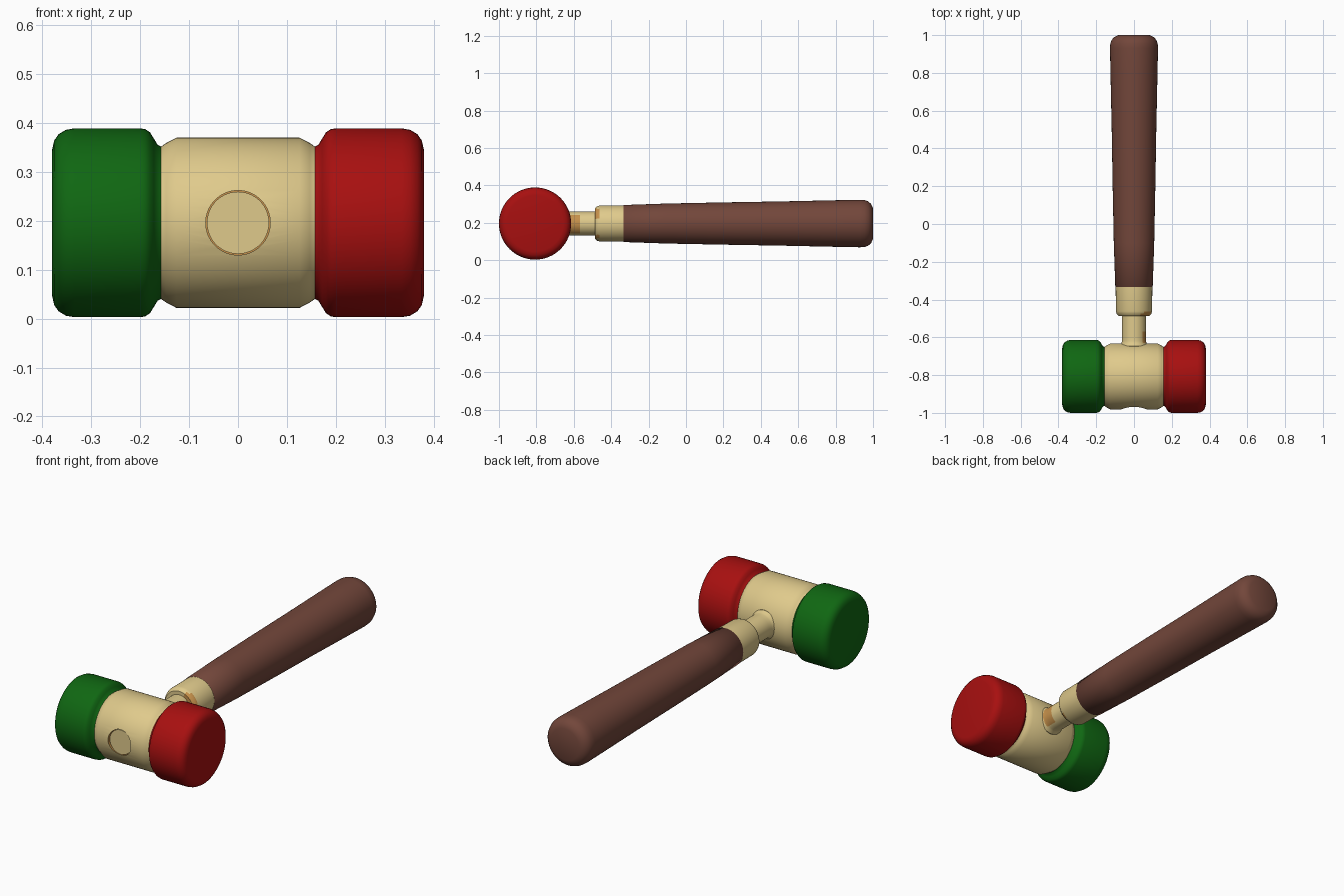
import bpy, bmesh, math

if "Cube" in bpy.data.objects:
    bpy.data.objects.remove(bpy.data.objects["Cube"])

CZ, HY, SIDES = 0.196, -0.807, 64   # axis height, head axis y, lathe sides


def mat(name, rgb):
    m = bpy.data.materials.new(name)
    m.diffuse_color = (*rgb, 1)
    m.use_nodes = True
    m.node_tree.nodes["Principled BSDF"].inputs["Base Color"].default_value = m.diffuse_color
    return m


cream = mat("cream", (0.74, 0.59, 0.26))
orange = mat("worn_orange", (0.56, 0.28, 0.07))
brown = mat("brown", (0.17, 0.062, 0.043))
red = mat("red", (0.39, 0.005, 0.005))
green = mat("green", (0.005, 0.135, 0.006))


def lathe(name, profile, axis, mats, rule=None):
    """Revolve (position, radius) points about the head (x) or handle (y) axis."""
    bm = bmesh.new()
    rings = []
    for t, r in profile:
        ring = []
        for i in range(SIDES):
            a = 2 * math.pi * i / SIDES
            c, s = r * math.cos(a), r * math.sin(a)
            ring.append(bm.verts.new((t, HY + c, CZ + s) if axis == 'x' else (c, t, CZ + s)))
        rings.append(ring)
    for a, b in zip(rings, rings[1:]):
        for i in range(SIDES):
            j = (i + 1) % SIDES
            bm.faces.new((a[i], a[j], b[j], b[i]))
    bm.faces.new(rings[0])
    bm.faces.new(rings[-1])
    bmesh.ops.recalc_face_normals(bm, faces=bm.faces[:])
    if rule:
        for f in bm.faces:
            f.material_index = int(rule(f.calc_center_median()))
    me = bpy.data.meshes.new(name)
    bm.to_mesh(me)
    bm.free()
    for m in mats:
        me.materials.append(m)
    ob = bpy.data.objects.new(name, me)
    bpy.context.collection.objects.link(ob)
    return ob


def smooth(ob, angle=35):
    bpy.ops.object.select_all(action='DESELECT')
    ob.select_set(True)
    bpy.context.view_layer.objects.active = ob
    bpy.ops.object.shade_smooth_by_angle(angle=math.radians(angle))


# Head barrel with chamfered shoulders
barrel = lathe("head_barrel", [(-0.17, 0.155), (-0.157, 0.156), (-0.147, 0.163), (-0.126, 0.174),
                               (0.126, 0.174), (0.147, 0.163), (0.157, 0.156), (0.17, 0.155)],
               'x', [cream, orange])

# Shallow socket cut in the front of the barrel, showing worn orange walls
cutter = lathe("socket_cutter", [(-1.1, 0.066), (-0.955, 0.066)], 'y', [cream, orange], lambda c: True)
mod = barrel.modifiers.new("socket", 'BOOLEAN')
mod.operation, mod.object, mod.solver = 'DIFFERENCE', cutter, 'EXACT'
dg = bpy.context.evaluated_depsgraph_get()
barrel_mesh = bpy.data.meshes.new_from_object(barrel.evaluated_get(dg))
barrel.modifiers.clear()
barrel.data = barrel_mesh
bpy.data.objects.remove(cutter)
smooth(barrel)

# Handle end seen in the socket
smooth(lathe("handle_end_disc", [(-0.95, 0.0635), (-0.968, 0.0635)], 'y', [cream]))

# Striking caps, mirrored left and right
cap = [(0.155, 0.155), (0.164, 0.159), (0.172, 0.172), (0.18, 0.185), (0.19, 0.1915), (0.20, 0.193),
       (0.335, 0.193), (0.352, 0.19), (0.367, 0.181), (0.376, 0.168), (0.38, 0.15)]
for side, name, m in ((-1, "left_cap", green), (1, "right_cap", red)):
    smooth(lathe(name, [(side * x, r) for x, r in cap], 'x', [m]), 50)

# Neck with a worn patch on the right side
neck = [(-0.70, 0.066), (-0.645, 0.074), (-0.63, 0.066), (-0.62, 0.064), (-0.60, 0.064),
        (-0.585, 0.064), (-0.568, 0.064), (-0.47, 0.064)]
smooth(lathe("neck", neck, 'y', [cream, orange],
             lambda c: -0.63 < c.y < -0.568 and c.x > 0.035 and c.z < CZ + 0.045))

# Ferrule, with worn spots on its lower rim
ferrule = [(-0.486, 0.06), (-0.486, 0.082), (-0.475, 0.092), (-0.462, 0.096), (-0.33, 0.097)]
smooth(lathe("ferrule", ferrule, 'y', [cream, orange],
             lambda c: c.y < -0.463 and c.x > 0.03 and 0.025 < abs(c.z - CZ) < 0.08
             and (c.z > CZ or c.z < CZ - 0.06)))

# Tapered wooden grip with a rounded end
grip = [(-0.336, 0.094), (-0.332, 0.099), (-0.1, 0.107), (0.2, 0.113), (0.5, 0.118), (0.8, 0.1245),
        (0.93, 0.127), (0.955, 0.1255), (0.975, 0.118), (0.99, 0.104), (1.0, 0.082)]
smooth(lathe("grip", grip, 'y', [brown]), 50)
